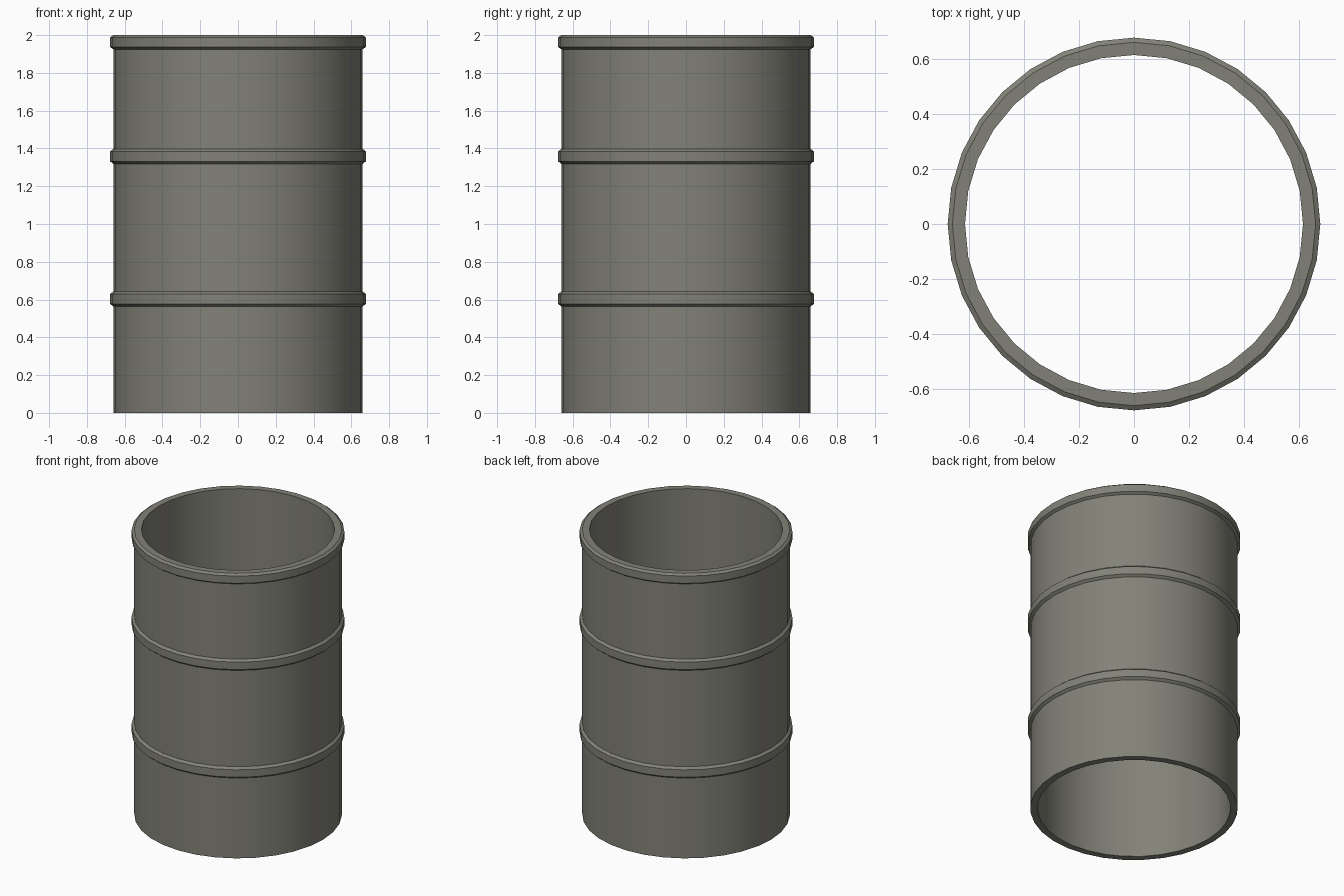
import bpy, bmesh, math

if "Cube" in bpy.data.objects:
    bpy.data.objects.remove(bpy.data.objects["Cube"])

SIDES = 32

mat = bpy.data.materials.new("grey_olive_metal")
mat.diffuse_color = (0.225, 0.222, 0.187, 1.0)
mat.use_nodes = True
mat.node_tree.nodes["Principled BSDF"].inputs["Base Color"].default_value = mat.diffuse_color


def hoop(z_low, z_high, r_body=0.66, r_out=0.677, bevel=0.014):
    """Profile points of one raised, bevelled band."""
    return [(r_body, z_low), (r_out, z_low + bevel),
            (r_out, z_high - bevel), (r_body, z_high)]


# Barrel wall profile (radius, height): outside upwards, then inside downwards
profile = [(0.66, 0.0)]
profile += hoop(0.563, 0.643)
profile += hoop(1.318, 1.398)
profile += hoop(1.925, 2.0, r_out=0.677, bevel=0.012)
profile += [(0.614, 2.0), (0.614, 0.0)]

# Spin the closed profile into an open-ended tube
bm = bmesh.new()
rings = []
for r, z in profile:
    ring = []
    for i in range(SIDES):
        a = 2 * math.pi * i / SIDES
        ring.append(bm.verts.new((r * math.cos(a), r * math.sin(a), z)))
    rings.append(ring)
for k, low in enumerate(rings):
    high = rings[(k + 1) % len(rings)]
    for i in range(SIDES):
        j = (i + 1) % SIDES
        bm.faces.new((low[i], low[j], high[j], high[i]))
bmesh.ops.recalc_face_normals(bm, faces=bm.faces[:])

mesh = bpy.data.meshes.new("open_barrel")
bm.to_mesh(mesh)
bm.free()
mesh.materials.append(mat)
barrel = bpy.data.objects.new("open_barrel", mesh)
bpy.context.collection.objects.link(barrel)

# Smooth around the wall, crisp at the hoops and rims
bpy.context.view_layer.objects.active = barrel
barrel.select_set(True)
bpy.ops.object.shade_smooth_by_angle(angle=math.radians(30))
